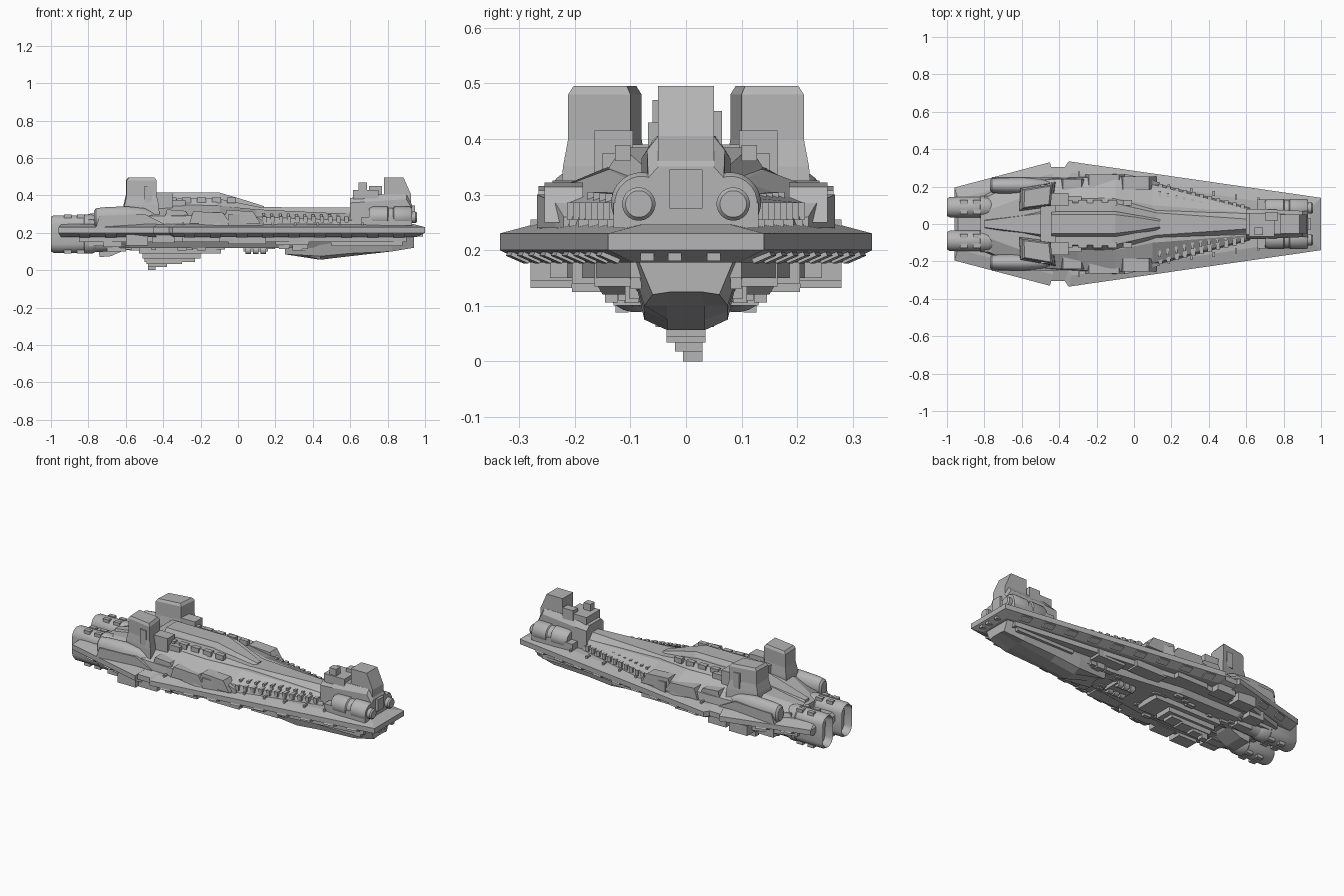
import bpy, bmesh, math, random

start_cube = bpy.data.objects.get("Cube")
if start_cube:
    bpy.data.objects.remove(start_cube, do_unlink=True)

grey = bpy.data.materials.new("hull_grey")
grey.use_nodes = True
tone = (0.46, 0.46, 0.46, 1)
grey.diffuse_color = tone
grey.node_tree.nodes["Principled BSDF"].inputs["Base Color"].default_value = tone


def loft(name, rings, mirror=False, smooth=False):
    """Skin a row of equal-length point rings and cap both ends."""
    bm = bmesh.new()
    rows = [[bm.verts.new(p) for p in ring] for ring in rings]
    for a, b in zip(rows, rows[1:]):
        for i in range(len(a)):
            j = (i + 1) % len(a)
            bm.faces.new((a[i], a[j], b[j], b[i]))
    bm.faces.new(rows[0][::-1])
    bm.faces.new(rows[-1])
    bmesh.ops.recalc_face_normals(bm, faces=bm.faces)
    mesh = bpy.data.meshes.new(name)
    bm.to_mesh(mesh)
    bm.free()
    mesh.materials.append(grey)
    if smooth:
        mesh.polygons.foreach_set("use_smooth", [True] * len(mesh.polygons))
        mesh.set_sharp_from_angle(angle=math.radians(35))
    obj = bpy.data.objects.new(name, mesh)
    bpy.context.collection.objects.link(obj)
    if mirror:
        obj.modifiers.new("mirror", "MIRROR").use_axis = (False, True, False)
    return obj


def box(name, x, y, z, mirror=False):
    ring = [(x[0], y[0]), (x[1], y[0]), (x[1], y[1]), (x[0], y[1])]
    return loft(name, [[(px, py, h) for px, py in ring] for h in z], mirror)


def side_profile(name, points, y0, y1, mirror=False):
    return loft(name, [[(x, y, z) for x, z in points] for y in (y0, y1)], mirror)


def deck(name, levels):
    """Stack symmetric plan outlines; each level is height and half outline."""
    rings = []
    for z, half in levels:
        full = half + [(x, -y) for x, y in reversed(half)]
        rings.append([(x, y, z) for x, y in full])
    return loft(name, rings)


def spine(name, base, stations):
    """Symmetric body along x: foot width, shoulder width/height, top width/height."""
    rings = []
    for x, foot, mid, mid_z, top, top_z in stations:
        half = [(foot, base), (mid, mid_z), (top, top_z)]
        half += [(-y, z) for y, z in reversed(half)]
        rings.append([(x, y, z) for y, z in half])
    return loft(name, rings)


def tube(name, y, z, stations, stretch=0, mirror=True, squash=1, sides=24):
    """Round or tall-oval body along x from (x, radius) stations."""
    rings = []
    for x, r in stations:
        ring = []
        for i in range(sides):
            a = math.tau * (i + 0.5) / sides
            lift = math.copysign(stretch, math.sin(a))
            ring.append((x, y + r * math.cos(a), z + lift + r * squash * math.sin(a)))
        rings.append(ring)
    return loft(name, rings, mirror, True)


def edge_y(x):
    """Half width of the main deck."""
    return 0.335 - 0.1444 * (x + 0.35) if x > -0.4 else 0.33 + 0.265 * (x + 0.45)


def wall_y(x):
    """Half width of the armour's shoulder ahead of midships."""
    return 0.21 - 0.25 * (x - 0.1)


# Main deck plate with side notches and chamfered edges
plan = [(1, .14), (-.35, .335), (-.37, .305), (-.45, .305), (-.45, .33), (-.96, .195)]


def inset(d):
    return [(x - d * (1 if x > 0 else -0.3), y - d) for x, y in plan]


deck("main_deck", [(.178, inset(.045)), (.2, plan), (.23, plan), (.246, inset(.06))])

# Panels let into the lower chamfer
for i in range(13):
    x = -.85 + i * .14
    if -.6 < x < -.33:
        continue
    rings = []
    for px in (x, x + .06):
        y = edge_y(px)
        rings.append([(px, y - .006, .197), (px, y - .002, .19),
                      (px, y - .034, .176), (px, y - .038, .184)])
    loft("edge_panel", rings, True)
for y in (-.07, -.02, .05):
    box("nose_panel", (.955, .99), (y - .012, y + .012), (.18, .196))

# Armoured upper hull, spine and ridge
spine("armour", .235, [
    (-.82, .15, .13, .26, .06, .28), (-.6, .24, .23, .29, .14, .335),
    (-.3, .25, .245, .29, .14, .35), (-.1, .268, .26, .3, .14, .345),
    (.1, .225, .21, .285, .1, .325), (.62, .09, .08, .265, .06, .3)])
spine("upper_spine", .3, [
    (-.46, .14, .135, .35, .11, .38), (-.12, .15, .138, .35, .115, .385),
    (.12, .1, .085, .31, .06, .337), (.62, .055, .045, .31, .025, .335)])
spine("ridge", .33, [
    (-.44, .08, .065, .39, .05, .415), (-.1, .08, .065, .39, .05, .415),
    (.02, .055, .045, .36, .035, .38), (.14, .035, .025, .335, .015, .342)])
spine("rear_spine", .25, [
    (-.8, .025, .022, .28, .018, .3), (-.47, .09, .08, .33, .06, .365)])

# Side blisters and stepped armour plates
for x, y, length, top in ((-.24, .225, .16, .315), (-.06, .215, .14, .322), (-.38, .2, .1, .325)):
    side_profile("blister", [(x - .02, .25), (x, top), (x + length, top - .008),
                             (x + length + .04, .25)], y - .03, y + .04, True)
loft("stepped_plate", [[(x, y, z) for y, z in ((w - .03, .24), (w, .24), (w, h), (w - .03, h))]
                       for x, w, h in ((-.05, .268, .3), (.1, .235, .285), (.14, .22, .26))], True)
for i in range(5):
    x = -.38 + i * .08
    box("spine_plate", (x, x + .05), (.1, .128), (.36, .389), True)

# Ribs and window row along the forward hull
for i in range(11):
    x = .13 + i * .044
    y = wall_y(x)
    box("wall_rib", (x, x + .022), (y - .03, y + .012), (.255, .286), True)
    side_profile("slope_rib", [(x, .27), (x, .305 - i * .001), (x + .014, .305 - i * .001),
                               (x + .014, .27)], y - .06, y - .025, True)
for i in range(10):
    x = -.3 + i * .12
    y = edge_y(x) - .06
    box("deck_fitting", (x, x + .012), (y - .015, y + .012), (.235, .255), True)

# Twin rear towers with front blocks
tower_plan = [(-.595, .185), (-.435, .212), (-.445, .1), (-.6, .08)]
rings = []
for z, s in ((.29, 1.2), (.35, 1.14), (.4, 1), (.48, 1), (.495, .86)):
    rings.append([(-.515 + (x + .515) * s, .145 + (y - .145) * s, z) for x, y in tower_plan])
loft("rear_tower", rings, True)
side_profile("tower_panel", [(-.5, .36), (-.5, .45), (-.46, .45), (-.46, .36)], .195, .212, True)
box("tower_front_block", (-.45, -.35), (.095, .165), (.33, .415), True)
box("tower_front_step", (-.36, -.28), (.1, .15), (.33, .375), True)
box("tower_bridge", (-.5, -.42), (-.1, .1), (.33, .39))

# Side nacelles
tube("nacelle", .205, .28, [(-.77, .028), (-.76, .038), (-.72, .042), (-.6, .046),
                            (-.5, .038), (-.42, .012)], squash=1.35)
side_profile("nacelle_fairing", [(-.76, .23), (-.74, .29), (-.5, .3), (-.38, .24)], .17, .252, True)

# Main engines: tall ovals with a recessed exhaust
tube("engine", .09, .193, [(-.955, .036), (-.995, .043), (-1, .047), (-.985, .055), (-.8, .055),
                           (-.76, .05), (-.6, .045)], stretch=.046)
for x in (-.93, -.86):
    for z in (.288, .1):
        for y in (.065, .115):
            box("engine_block", (x, x + .04), (y - .012, y + .012), (z - .012, z + .01), True)
tube("engine_collar", .09, .193, [(-.83, .05), (-.82, .059), (-.78, .059), (-.76, .05)], stretch=.046)
box("engine_housing", (-.8, -.55), (-.15, .15), (.13, .27))

# Forward bridge house
spine("bridge_house", .24, [
    (.6, .08, .08, .36, .055, .385), (.68, .08, .08, .365, .055, .405), (.9, .07, .07, .38, .05, .405),
    (.93, .07, .068, .33, .05, .35)])
side_profile("bridge_tower", [(.78, .39), (.78, .495), (.885, .495), (.925, .405), (.925, .36)], -.05, .05)
box("bridge_mast", (.645, .69), (-.06, -.02), (.38, .47))
box("bridge_mast_base", (.615, .75), (-.068, .06), (.38, .43))
box("bridge_sensor", (.7, .77), (.02, .065), (.38, .45))
box("bridge_front_plate", (.9, .945), (-.03, .03), (.275, .345))
tube("bow_drum", .08, .285, [(.7, .045), (.72, .055), (.8, .055), (.805, .048), (.83, .048),
                             (.835, .055), (.92, .055), (.93, .048)])
tube("bow_drum_cap", .085, .283, [(.9, .03), (.95, .03), (.957, .024)])
box("bow_housing", (.66, .93), (-.13, .13), (.24, .285))

# Underside terraces
first = [(.9, .1), (.3, .17), (-.3, .235), (-.6, .235), (-.85, .16)]
second = [(.88, .075), (.2, .115), (-.2, .17), (-.6, .17), (-.74, .12)]
deck("lower_hull", [(.15, first), (.185, first)])
deck("belly", [(.12, [(x * .96, y - .02) for x, y in second]), (.155, second)])
for x, length, y, low in ((-.6, .12, .245, .132), (-.46, .12, .245, .145), (-.3, .2, .21, .15),
                          (-.05, .2, .17, .14), (.2, .18, .13, .135), (-.72, .1, .17, .125)):
    box("under_block", (x, x + length), (y - .04, y + .035), (low, .19), True)

# Bow keel
keel = [(.25, .06, .085, .11), (.44, .075, .075, .056), (.6, .075, .09, .075),
        (.82, .075, .1, .1), (.94, .06, .12, .125)]
loft("bow_keel", [[(x, s * y, z) for s, y, z in ((1, w + .025, .18), (1, w, mid), (1, w * .45, low),
                  (-1, w * .45, low), (-1, w, mid), (-1, w + .025, .18))] for x, w, mid, low in keel])
box("bow_keel_cheek", (.5, .88), (.08, .1), (.13, .185), True)

# Stepped ventral fin
for x0, x1, y0, y1, low in ((-.48, -.44, -.005, .03, 0), (-.48, -.38, -.02, .03, .018),
                            (-.49, -.3, -.035, .035, .034), (-.5, -.23, -.035, .035, .045),
                            (-.51, -.2, -.055, .05, .062), (-.53, -.09, -.075, .075, .09)):
    box("ventral_step", (x0, x1), (y0, y1), (low, .13))

# Ventral turrets and rear belly blocks
for x in (.04, .08, .12):
    tube("ventral_drum", .04, .105, [(x, .02), (x + .03, .02)], sides=12)
box("ventral_drum_mount", (.03, .16), (-.05, .05), (.1, .13))
side_profile("rear_belly", [(-.75, .13), (-.74, .07), (-.68, .075), (-.6, .11), (-.58, .13)], -.06, .06)
box("rear_belly_pod", (-.7, -.6), (.08, .13), (.1, .14), True)

# Small fittings scattered on the belly
rng = random.Random(4)
for i in range(26):
    x = rng.uniform(-.65, .4)
    y = rng.uniform(.03, .1 if x > 0 else .14)
    size = rng.uniform(.012, .03)
    box("belly_fitting", (x, x + 2 * size), (y - size / 2, y + size / 2),
        (.12 - rng.uniform(.004, .016), .14), True)
